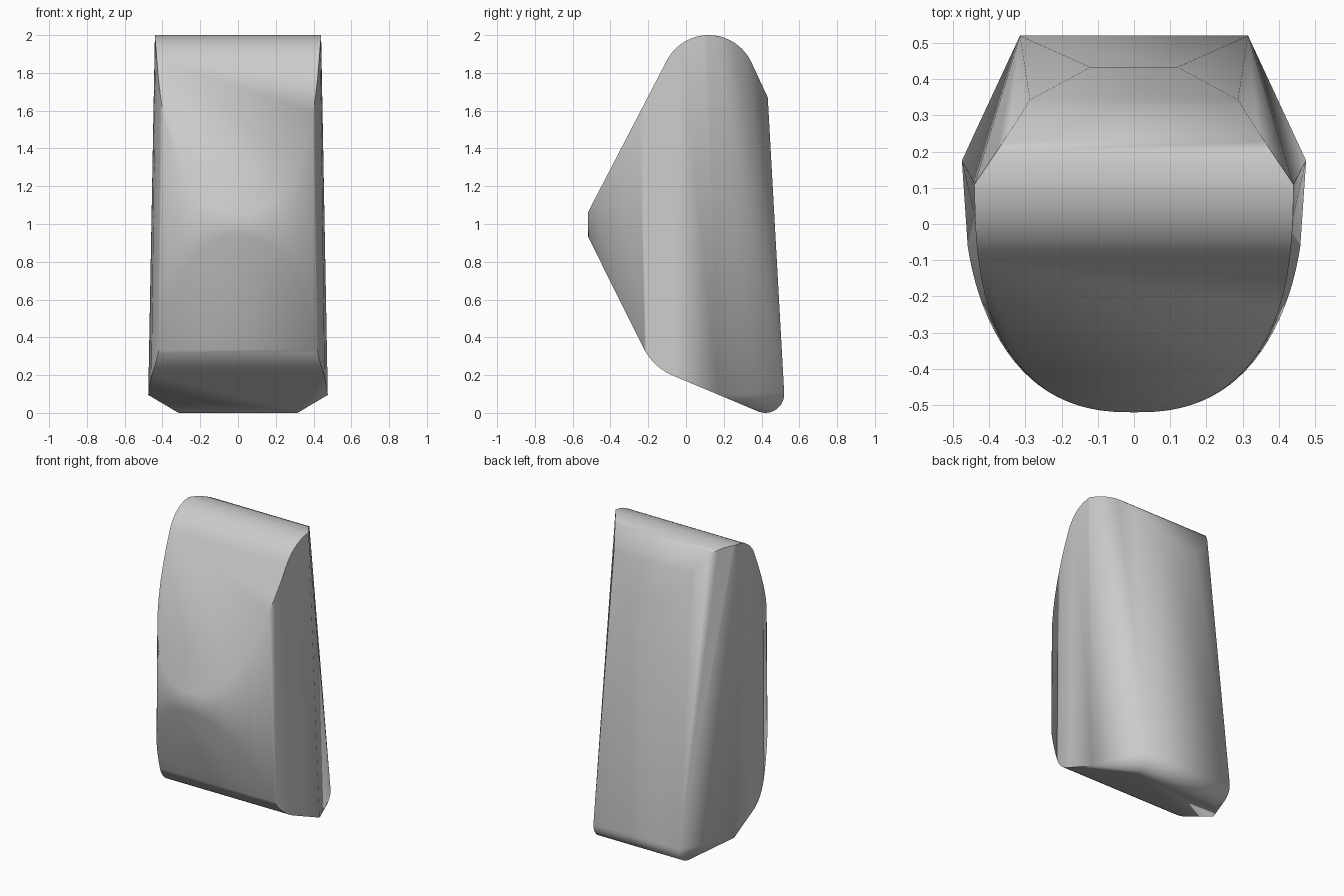
import bpy, bmesh
from math import sin, cos, radians

cube = bpy.data.objects.get("Cube")
if cube:
    bpy.data.objects.remove(cube)

NOSE_Y = -0.52


def half_width(y, z):
    """Half width of the tapering plan: rounded nose, straight rear chamfer."""
    ridge = 0.184 - 0.037 * z
    widest = 0.477 - 0.0185 * z
    if y > ridge:
        return widest - (y - ridge) * 0.68
    t = min(1, (ridge - y) / (ridge - NOSE_Y))
    return widest * max(0, 1 - t ** 2.45) ** (1 / 2.45)


def arc(cy, cz, r, start, end, steps):
    angles = [radians(start + (end - start) * i / steps) for i in range(steps + 1)]
    return [(cy + r * cos(a), cz + r * sin(a)) for a in angles]


def line(a, b, steps, power=1):
    """Points from a to b, packed towards a when power is above one."""
    ts = [(i / steps) ** power for i in range(steps + 1)]
    return [(a[0] + (b[0] - a[0]) * t, a[1] + (b[1] - a[1]) * t) for t in ts]


# Side outline (y, z): rounded crown, pointed front, rounded underside
crown = arc(0.12, 1.75, 0.25, 27, 152, 20)
under = arc(0.045, 0.475, 0.30, 208, 249, 10)
outline = crown + under
outline += line((NOSE_Y, 1.06), crown[-1], 16, 2)
outline += line((NOSE_Y, 0.935), under[0], 16, 2)
outline += [(0.11, 2.0), (0.175, 0.095)]

points = [(half_width(y, z), y, z) for y, z in outline]

# Rounded rear foot and the narrow top of the back panel
points += [(0.315, y, z) for y, z in arc(0.42, 0.10, 0.10, -110, 4, 10)]
points.append((0.12, 0.433, 1.67))

# Wrap both mirrored halves in one convex body
bm = bmesh.new()
for x, y, z in points:
    for side in (-1, 1):
        bm.verts.new((side * x, y, z))
bmesh.ops.remove_doubles(bm, verts=bm.verts[:], dist=0.0005)
hull = bmesh.ops.convex_hull(bm, input=bm.verts[:])
loose = {g for g in hull["geom_interior"] + hull["geom_unused"]
         if isinstance(g, bmesh.types.BMVert)}
bmesh.ops.delete(bm, geom=list(loose), context='VERTS')
bmesh.ops.dissolve_limit(bm, angle_limit=radians(0.8),
                         verts=bm.verts[:], edges=bm.edges[:])
bmesh.ops.recalc_face_normals(bm, faces=bm.faces[:])
mesh = bpy.data.meshes.new("wedge_body")
bm.to_mesh(mesh)
bm.free()

body = bpy.data.objects.new("wedge_body", mesh)
bpy.context.scene.collection.objects.link(body)

# Plain grey finish
grey = bpy.data.materials.new("plain_grey")
grey.use_nodes = True
grey.diffuse_color = (0.6, 0.6, 0.6, 1)
grey.node_tree.nodes["Principled BSDF"].inputs["Base Color"].default_value = (0.6, 0.6, 0.6, 1)
mesh.materials.append(grey)

# Soft shading that keeps the strongest edges crisp
bpy.ops.object.select_all(action='DESELECT')
body.select_set(True)
bpy.context.view_layer.objects.active = body
bpy.ops.object.shade_smooth_by_angle(angle=radians(73))
